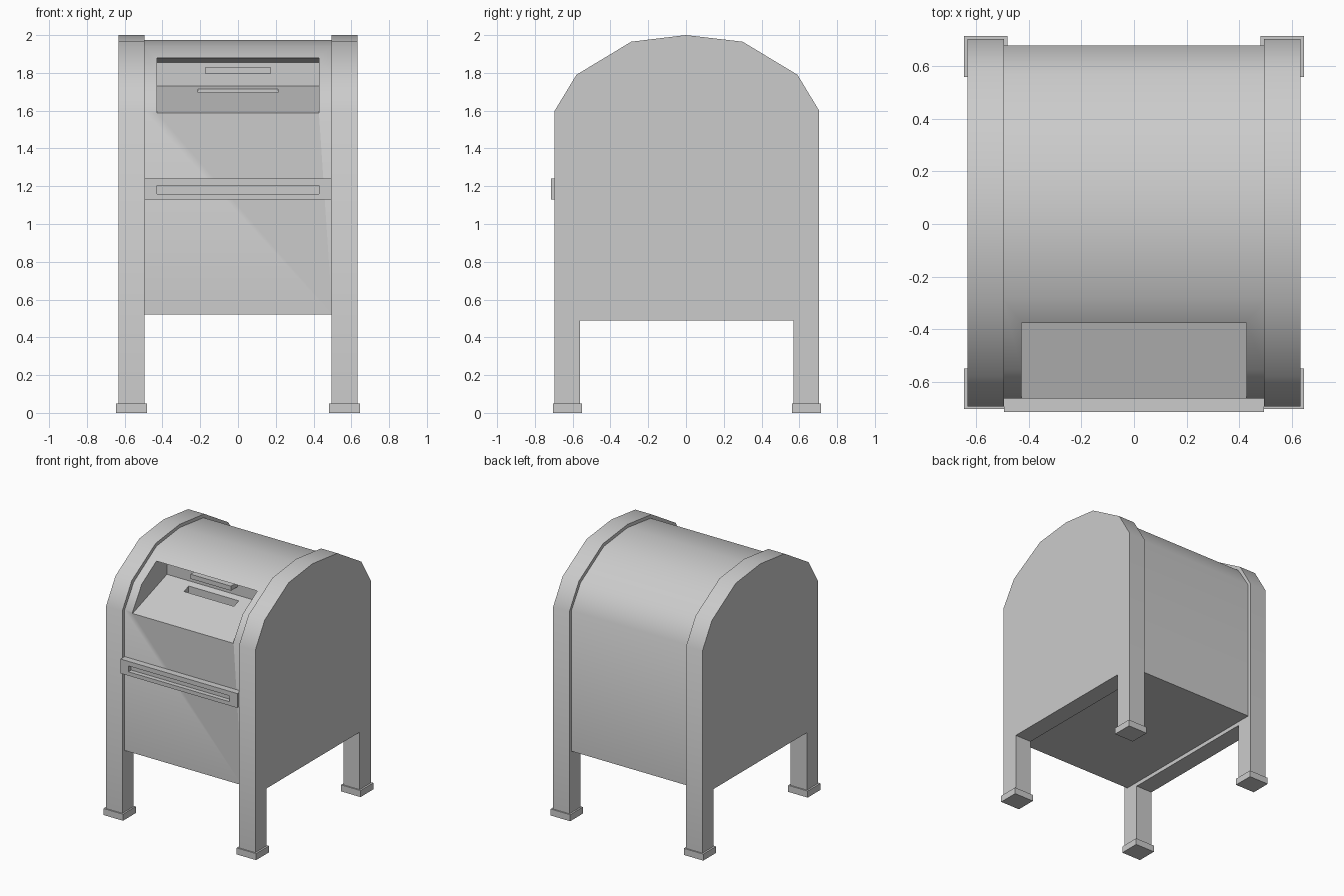
import bpy
import bmesh
from math import radians

default = bpy.data.objects.get("Cube")
if default:
    bpy.data.objects.remove(default, do_unlink=True)

grey = bpy.data.materials.new("light grey metal")
grey.use_nodes = True
COLOUR = (0.6, 0.6, 0.6, 1)
grey.diffuse_color = COLOUR
grey.node_tree.nodes["Principled BSDF"].inputs["Base Color"].default_value = COLOUR


def prism(name, profile, x0, x1):
    """Extrude a (y, z) outline along x."""
    bm = bmesh.new()
    face = bm.faces.new([bm.verts.new((x0, y, z)) for y, z in profile])
    grown = bmesh.ops.extrude_face_region(bm, geom=[face])["geom"]
    moved = [v for v in grown if isinstance(v, bmesh.types.BMVert)]
    bmesh.ops.translate(bm, verts=moved, vec=(x1 - x0, 0, 0))
    bmesh.ops.recalc_face_normals(bm, faces=bm.faces)
    mesh = bpy.data.meshes.new(name)
    bm.to_mesh(mesh)
    bm.free()
    mesh.materials.append(grey)
    obj = bpy.data.objects.new(name, mesh)
    bpy.context.collection.objects.link(obj)
    return obj


def box(name, x0, x1, y0, y1, z0, z1):
    return prism(name, [(y0, z0), (y1, z0), (y1, z1), (y0, z1)], x0, x1)


def activate(obj):
    bpy.ops.object.select_all(action="DESELECT")
    obj.select_set(True)
    bpy.context.view_layer.objects.active = obj


def cut(obj, cutter):
    """Subtract the cutter and discard it."""
    cutter.hide_render = True
    mod = obj.modifiers.new("cut", "BOOLEAN")
    mod.operation = "DIFFERENCE"
    mod.solver = "EXACT"
    mod.object = cutter
    activate(obj)
    bpy.ops.object.modifier_apply(modifier=mod.name)
    bpy.data.objects.remove(cutter, do_unlink=True)


def smooth(obj):
    activate(obj)
    bpy.ops.object.shade_smooth_by_angle(angle=radians(40))


# Arched body between the two side frames
body = prism("body", [
    (-0.665, 0.52), (-0.665, 1.6), (-0.555, 1.77), (-0.28, 1.94), (0, 1.975),
    (0.29, 1.94), (0.57, 1.77), (0.68, 1.6), (0.68, 0.52)], -0.5, 0.5)

# Mail opening with a sloping floor, and the slot in that floor
cut(body, prism("opening_cutter", [
    (-0.8, 1.542), (-0.25, 1.73), (-0.25, 1.855), (-0.377, 1.88),
    (-0.7, 1.944)], -0.428, 0.428))
cut(body, box("slot_cutter", -0.212, 0.212, -0.352, -0.294, 1.65, 1.78))
smooth(body)

# Handle inside the opening
box("opening_handle", -0.172, 0.172, -0.33, -0.24, 1.795, 1.83)

# Pull bar across the front with a long recess
bar = box("pull_bar", -0.495, 0.495, -0.715, -0.66, 1.13, 1.24)
cut(bar, box("recess_cutter", -0.43, 0.43, -0.8, -0.68, 1.16, 1.205))

# Side frames: arched panel and two legs in one outline, with feet
frame_outline = [
    (-0.695, 0.02), (-0.695, 1.6), (-0.58, 1.79), (-0.29, 1.965), (0, 2),
    (0.3, 1.965), (0.59, 1.79), (0.705, 1.6), (0.705, 0.02),
    (0.57, 0.02), (0.57, 0.49), (-0.56, 0.49), (-0.56, 0.02)]
for side, s in (("left", 1), ("right", -1)):
    smooth(prism(side + "_frame", frame_outline, s * 0.495, s * 0.633))
    for end, y0, y1 in (("front", -0.705, -0.55), ("back", 0.56, 0.715)):
        box(f"{end}_{side}_foot", s * 0.482, s * 0.647, y0, y1, 0, 0.05)
